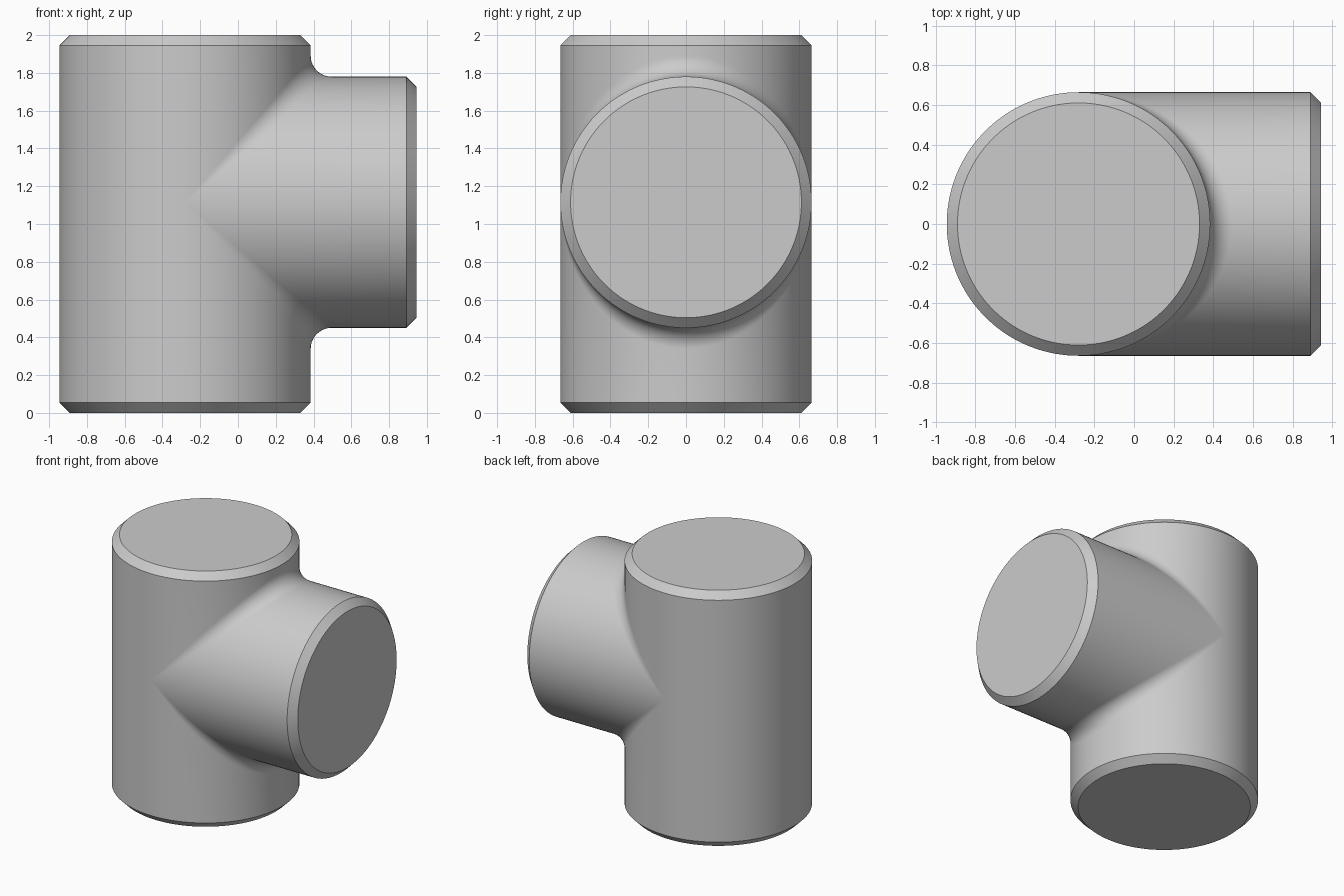
import bpy, bmesh
from math import sin, cos, pi, radians
from mathutils import Vector

cube = bpy.data.objects.get("Cube")
if cube:
    bpy.data.objects.remove(cube, do_unlink=True)

R = 0.665          # radius of both pipes
FILLET = 0.11      # blend radius where they meet
CHAMFER = 0.054
AXIS_X, AXIS_Z = -0.28, 1.115
TOP, BOTTOM, ARM = 2 - AXIS_Z, AXIS_Z, 0.945 - AXIS_X
COLUMNS, ARC = 96, 12


def rim(a, side, height):
    """Chamfered end of the upright pipe at angle a."""
    return [Vector((r * cos(a), r * sin(a), side * z))
            for r, z in ((R - CHAMFER, height), (R, height - CHAMFER))]


def front_path(a, side, height):
    """Upright rim, down to the fillet, round it and out to the arm end."""
    c, s = cos(a), sin(a)
    centre = Vector(((R + FILLET) * c, (R + FILLET) * s, (R + FILLET) * c))
    start, end = Vector((-c, -s, 0)), Vector((0, -s, -c))
    pts = [centre + FILLET * start.lerp(end, i / ARC).normalized()
           for i in range(ARC + 1)]
    pts += [Vector((x, r * s, r * c))
            for x, r in ((ARM - CHAMFER, R), (ARM, R - CHAMFER))]
    for p in pts:
        p.z *= side
    return rim(a, side, height) + pts


def back_path(a, side, height):
    """Plain wall from the rim to mid height."""
    return rim(a, side, height) + [Vector((R * cos(a), R * sin(a), 0))]


def loft(bm, path, first_angle, side, height):
    columns = [[bm.verts.new(p) for p in
                path(first_angle + pi * i / COLUMNS, side, height)]
               for i in range(COLUMNS + 1)]
    for left, right in zip(columns, columns[1:]):
        for i in range(len(left) - 1):
            bm.faces.new((left[i], left[i + 1], right[i + 1], right[i]))


# Walls, fillet and chamfers
bm = bmesh.new()
for side, height in ((1, TOP), (-1, BOTTOM)):
    loft(bm, front_path, -pi / 2, side, height)
    loft(bm, back_path, pi / 2, side, height)
bmesh.ops.remove_doubles(bm, verts=bm.verts, dist=0.0001)

# Flat caps on the three open ends
bmesh.ops.holes_fill(bm, edges=[e for e in bm.edges if e.is_boundary], sides=0)
bmesh.ops.recalc_face_normals(bm, faces=bm.faces)
bmesh.ops.translate(bm, verts=bm.verts, vec=(AXIS_X, 0, AXIS_Z))

mesh = bpy.data.meshes.new("tee_fitting")
bm.to_mesh(mesh)
bm.free()
tee = bpy.data.objects.new("tee_fitting", mesh)
bpy.context.collection.objects.link(tee)

# Plain grey finish
grey = bpy.data.materials.new("light_grey")
grey.use_nodes = True
grey.diffuse_color = (0.6, 0.6, 0.6, 1)
grey.node_tree.nodes["Principled BSDF"].inputs["Base Color"].default_value = (0.6, 0.6, 0.6, 1)
mesh.materials.append(grey)

bpy.ops.object.select_all(action="DESELECT")
tee.select_set(True)
bpy.context.view_layer.objects.active = tee
bpy.ops.object.shade_smooth_by_angle(angle=radians(30))
